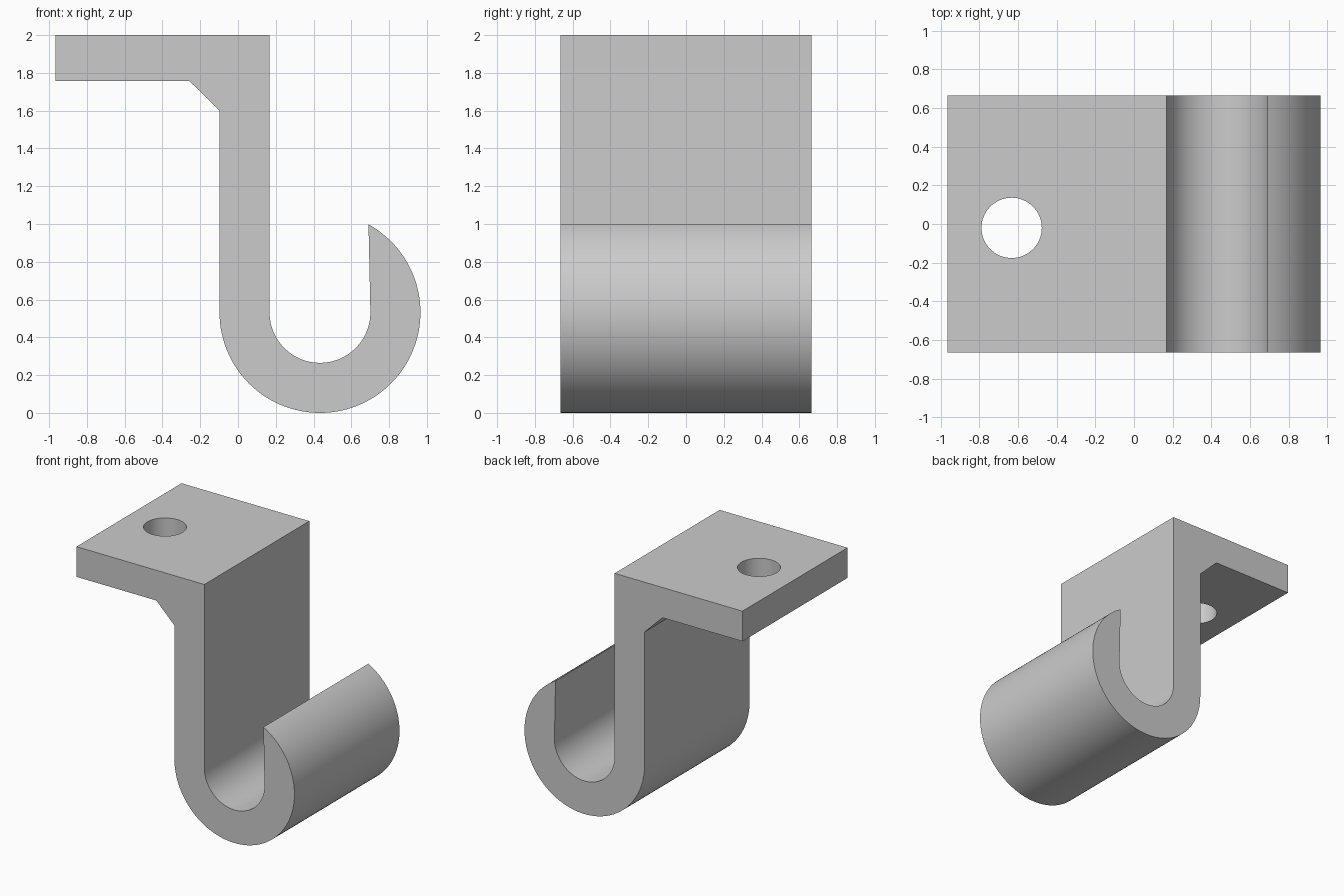
import bpy, bmesh
from math import pi, cos, sin, atan2, radians

if "Cube" in bpy.data.objects:
    bpy.data.objects.remove(bpy.data.objects["Cube"])

HALF_DEPTH = 0.665
CX, CZ = 0.434, 0.532          # centre of the hook bend
R_OUT, R_IN = 0.532, 0.267
TIP = (0.692, 1.0)

grey = bpy.data.materials.new("light grey")
grey.use_nodes = True
colour = (0.6, 0.6, 0.6, 1)
grey.diffuse_color = colour
grey.node_tree.nodes["Principled BSDF"].inputs["Base Color"].default_value = colour


def arc(radius, start, end, steps):
    angles = [start + (end - start) * i / steps for i in range(steps + 1)]
    return [(CX + radius * cos(a), CZ + radius * sin(a)) for a in angles]


# Side profile: mounting plate, chamfered corner, stem, and curled hook
tip_angle = atan2(TIP[1] - CZ, TIP[0] - CX)
profile = [(CX - R_IN, 2), (-0.966, 2), (-0.966, 1.758), (-0.258, 1.758), (CX - R_OUT, 1.6)]
profile += arc(R_OUT, pi, 2 * pi + tip_angle, 80)
profile += arc(R_IN, 2 * pi, pi, 48)

bm = bmesh.new()
face = bm.faces.new([bm.verts.new((x, -HALF_DEPTH, z)) for x, z in profile])
extruded = bmesh.ops.extrude_face_region(bm, geom=[face])["geom"]
moved = [v for v in extruded if isinstance(v, bmesh.types.BMVert)]
bmesh.ops.translate(bm, verts=moved, vec=(0, 2 * HALF_DEPTH, 0))
bmesh.ops.recalc_face_normals(bm, faces=bm.faces)
mesh = bpy.data.meshes.new("hook_bracket")
bm.to_mesh(mesh)
bm.free()
mesh.materials.append(grey)
bracket = bpy.data.objects.new("hook_bracket", mesh)
bpy.context.collection.objects.link(bracket)

# Screw hole through the mounting plate
bpy.ops.mesh.primitive_cylinder_add(vertices=64, radius=0.156, depth=0.6,
                                    location=(-0.633, -0.02, 1.88))
cutter = bpy.context.object
cutter.name = "screw_hole_cutter"
cutter.data.materials.append(grey)
cutter.hide_render = True

hole = bracket.modifiers.new("screw_hole", "BOOLEAN")
hole.operation = "DIFFERENCE"
hole.solver = "EXACT"
hole.object = cutter

# Bake the hole, then smooth the curved surfaces and keep the edges crisp
bpy.ops.object.select_all(action="DESELECT")
bracket.select_set(True)
bpy.context.view_layer.objects.active = bracket
bpy.ops.object.modifier_apply(modifier=hole.name)
bpy.data.objects.remove(cutter)
bpy.ops.object.shade_smooth_by_angle(angle=radians(30))
